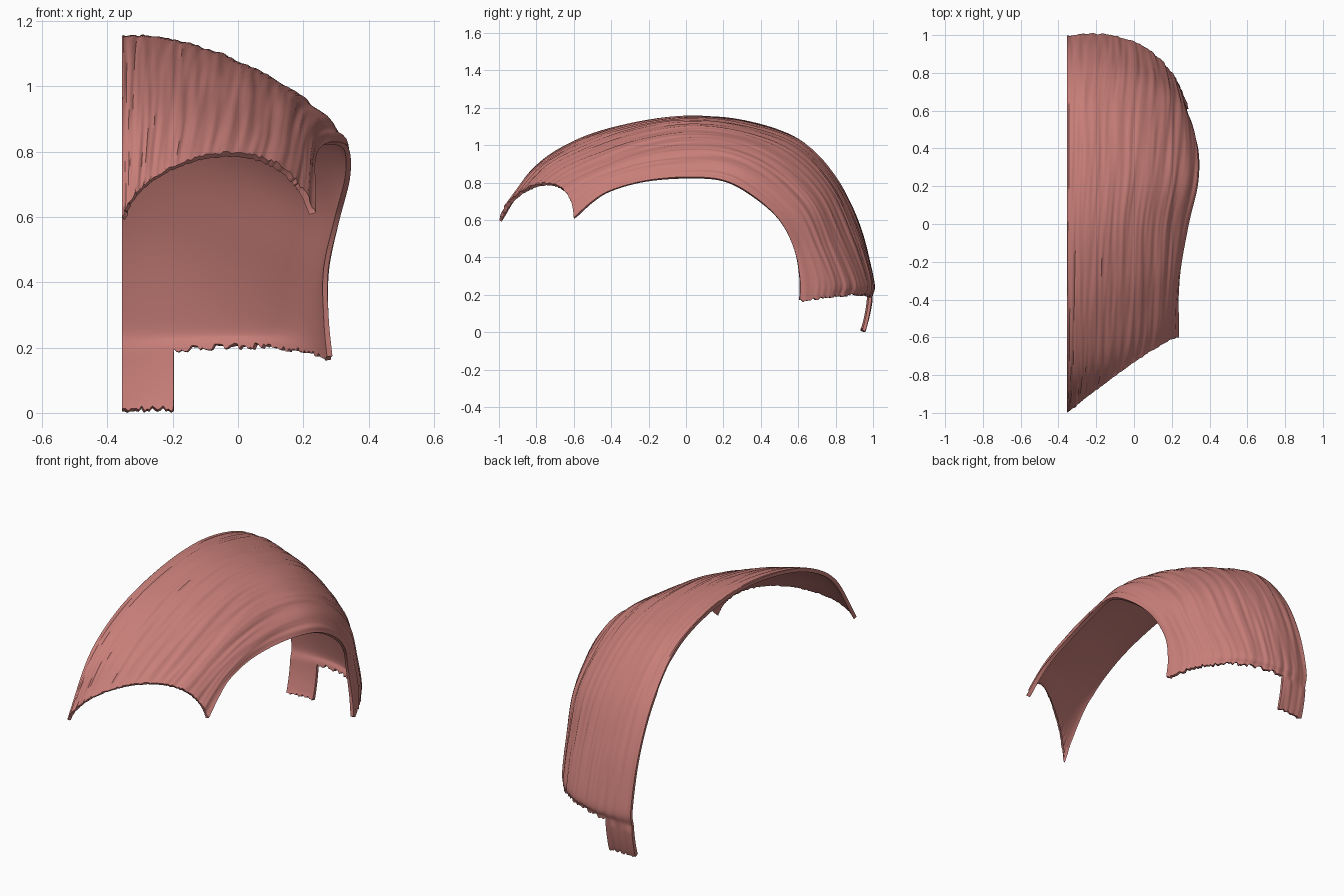
import bpy
import bmesh
import random
from mathutils import Vector, noise

cube = bpy.data.objects.get("Cube")
if cube:
    bpy.data.objects.remove(cube)

random.seed(4)
MID_X = -.355
COLS, STEPS, TAIL_ROWS = 96, 8, 10
THICKNESS = .018

# Cross-sections from fringe to nape: centre (y, z), two points between, side rim
sections = [
    ((-1, .6), (-.2, -.88, .755), (.05, -.7, .79), (.235, -.6, .61)),
    ((-.82, .87), (-.18, -.74, .89), (.07, -.59, .85), (.235, -.5, .7)),
    ((-.6, 1.02), (-.17, -.55, .99), (.08, -.45, .91), (.235, -.4, .76)),
    ((-.32, 1.11), (-.16, -.3, 1.08), (.09, -.25, .98), (.25, -.22, .81)),
    ((0, 1.153), (-.15, 0, 1.13), (.1, 0, 1.02), (.29, 0, .83)),
    ((.32, 1.13), (-.13, .3, 1.1), (.14, .25, 1), (.34, .2, .815)),
    ((.6, 1.03), (-.12, .58, 1), (.16, .48, .9), (.345, .36, .73)),
    ((.8, .82), (-.1, .78, .8), (.17, .68, .71), (.315, .5, .6)),
    ((.93, .56), (-.09, .91, .53), (.16, .79, .47), (.28, .58, .44)),
    ((.995, .28), (-.09, .99, .27), (.14, .87, .27), (.28, .61, .29)),
    ((.985, .18), (-.09, .98, .2), (.14, .86, .2), (.29, .61, .17)),
]
rings = [[Vector((MID_X, *s[0]))] + [Vector(p) for p in s[1:]] for s in sections]


def across(p, t):
    """Cubic curve passing through the four points of one cross-section."""
    result = Vector()
    for i in range(4):
        weight = 1
        for j in range(4):
            if j != i:
                weight *= (3 * t - j) / (i - j)
        result += p[i] * weight
    return result


def along(a, b, c, d, f):
    """Smooth curve between neighbouring cross-sections."""
    return b + ((c - a) * f + (2 * a - 5 * b + 4 * c - d) * f ** 2
                + (3 * b - a - 3 * c + d) * f ** 3) / 2


def station_row(k, f):
    last = len(rings) - 1
    near = [rings[max(0, min(last, k + o))] for o in (-1, 0, 1, 2)]
    if k == 0:
        near[0] = [2 * p - q for p, q in zip(rings[0], rings[1])]
    if k == last - 1:
        near[3] = [2 * p - q for p, q in zip(rings[last], rings[last - 1])]
    points = [along(*four, f) for four in zip(*near)]
    return [across(points, c / COLS) for c in range(COLS + 1)]


rows = [station_row(k, i / STEPS) for k in range(len(rings) - 1) for i in range(STEPS)]
rows.append(station_row(len(rings) - 2, 1))

# Hair cap surface
bm = bmesh.new()
grid = [[bm.verts.new(p) for p in row] for row in rows]


def skin(upper, lower):
    for c in range(len(lower) - 1):
        bm.faces.new((upper[c], lower[c], lower[c + 1], upper[c + 1]))


for upper, lower in zip(grid, grid[1:]):
    skin(upper, lower)

# Narrow tail at the nape, hanging from the centre columns
nape = grid[-1]
tail_end = min(range(COLS), key=lambda c: abs(nape[c].co.x + .197))
previous = nape[:tail_end + 1]
for r in range(1, TAIL_ROWS + 1):
    f = r / TAIL_ROWS
    row = []
    for top in nape[:tail_end + 1]:
        x, y, z = top.co
        row.append(bm.verts.new((x, y - .015 * f - .022 * f * f, z * (1 - f))))
    skin(previous, row)
    previous = row

# Ragged ends of the strands
for c, v in enumerate(nape):
    if c > tail_end:
        v.co.z += random.uniform(-.012, .006)
for v in previous:
    v.co.z = random.choice((0, .003, .006, .013))
for v in grid[0][1:]:
    v.co.z += random.uniform(-.004, .004)

# Smooth inner layer, then combed ridges on the outer layer
bmesh.ops.recalc_face_normals(bm, faces=bm.faces[:])
bm.normal_update()
crown = grid[len(grid) // 2][COLS // 4]
sign = 1 if crown.normal.z > 0 else -1
outer = list(bm.verts)
normals = [v.normal * sign for v in outer]
column = {v: c for row in grid for c, v in enumerate(row)}
extruded = bmesh.ops.extrude_face_region(bm, geom=bm.faces[:], use_keep_orig=True)
inner = [g for g in extruded["geom"] if isinstance(g, bmesh.types.BMVert)]
lookup = {tuple(v.co): n for v, n in zip(outer, normals)}
for v in inner:
    v.co -= lookup[tuple(v.co)] * THICKNESS
for v, n in zip(outer, normals):
    c = column.get(v, v.co.x * COLS)
    fine = noise.noise(Vector((c * .47, v.co.y * 2.5, v.co.z * 2.5)))
    broad = noise.noise(Vector((c * .17, v.co.y * 1.5, 7 + v.co.z)))
    v.co += n * (.006 * fine + .005 * broad)

# Flat cut along the centre plane, standing on the ground
for v in bm.verts:
    if v.co.x < MID_X + .003:
        v.co.x = MID_X
    v.co.z = max(v.co.z, 0)
bmesh.ops.recalc_face_normals(bm, faces=bm.faces[:])

mesh = bpy.data.meshes.new("hair_half")
bm.to_mesh(mesh)
bm.free()
hair = bpy.data.objects.new("hair_half", mesh)
bpy.context.collection.objects.link(hair)

# Dusty pink material
mat = bpy.data.materials.new("dusty_pink")
mat.use_nodes = True
colour = (.58, .21, .19, 1)
mat.diffuse_color = colour
mat.node_tree.nodes["Principled BSDF"].inputs["Base Color"].default_value = colour
mesh.materials.append(mat)

bpy.ops.object.select_all(action="DESELECT")
hair.select_set(True)
bpy.context.view_layer.objects.active = hair
bpy.ops.object.shade_smooth_by_angle(angle=.8)
